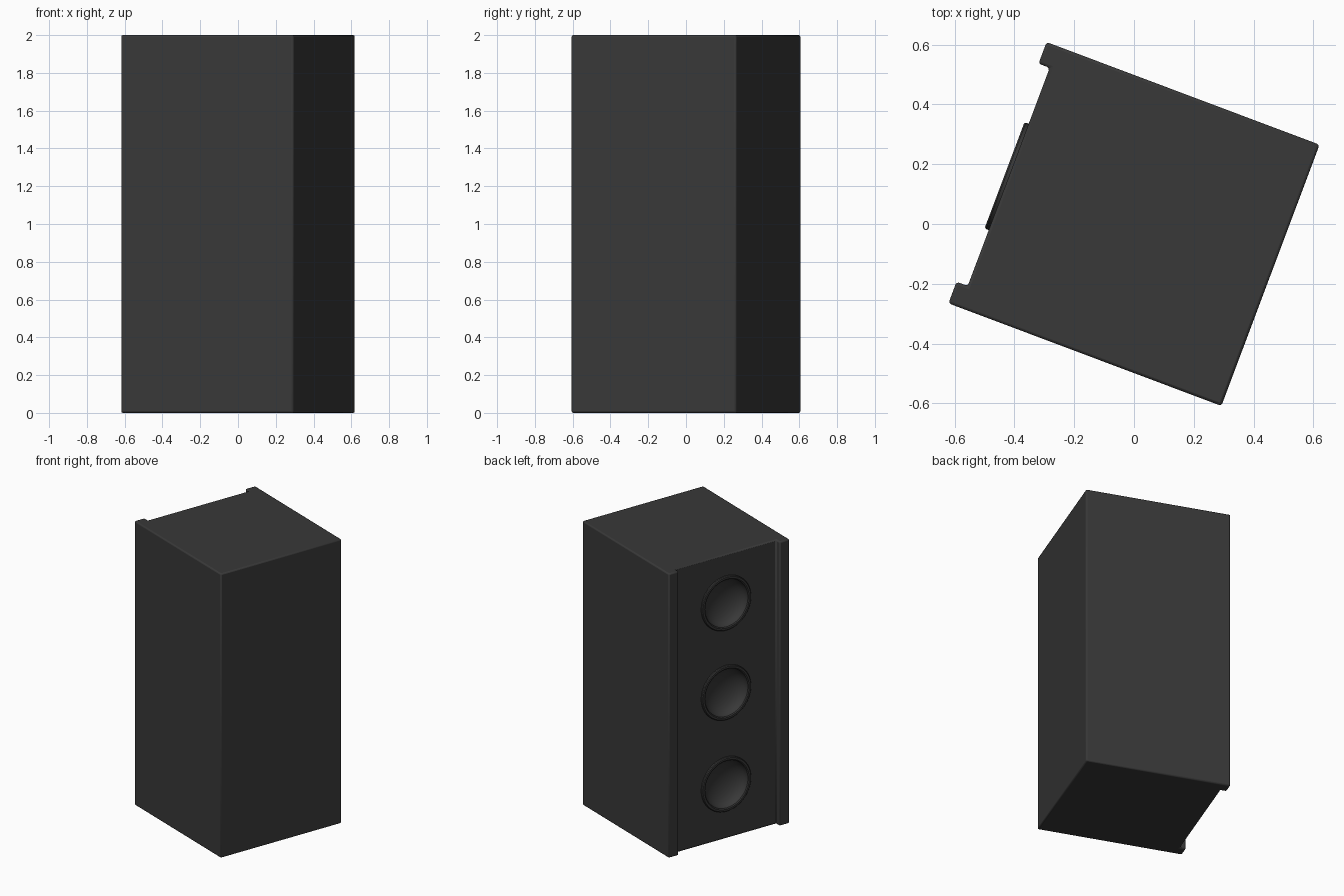
import bpy, bmesh, math
from mathutils import Matrix, Vector

if "Cube" in bpy.data.objects:
    bpy.data.objects.remove(bpy.data.objects["Cube"])

ANGLE = math.radians(-20.6)
U, V, FACE = 0.488, 0.467, -0.448      # half depth, half width, recessed face
LIP = 0.39                             # inner edge of the side lips
HEIGHTS = (0.385, 1.03, 1.66)          # driver centres

mat = bpy.data.materials.new("charcoal")
mat.diffuse_color = (0.04, 0.04, 0.04, 1)
mat.use_nodes = True
mat.node_tree.nodes["Principled BSDF"].inputs["Base Color"].default_value = mat.diffuse_color


def finish(name, bm):
    bmesh.ops.recalc_face_normals(bm, faces=bm.faces)
    mesh = bpy.data.meshes.new(name)
    bm.to_mesh(mesh)
    bm.free()
    ob = bpy.data.objects.new(name, mesh)
    bpy.context.collection.objects.link(ob)
    ob.rotation_euler.z = ANGLE
    mesh.materials.append(mat)
    return ob


def smooth(ob):
    bpy.ops.object.select_all(action='DESELECT')
    bpy.context.view_layer.objects.active = ob
    ob.select_set(True)
    bpy.ops.object.shade_smooth_by_angle(angle=math.radians(35))


# cabinet: extruded plan outline with a lip on each side of the baffle
outline = [(U, -V), (U, V), (-U, V), (-U, LIP), (FACE, LIP),
           (FACE, -LIP), (-U, -LIP), (-U, -V)]
bm = bmesh.new()
base = bm.faces.new([bm.verts.new((x, y, 0)) for x, y in outline])
ext = bmesh.ops.extrude_face_region(bm, geom=[base])
bmesh.ops.translate(bm, vec=(0, 0, 2),
                    verts=[g for g in ext["geom"] if isinstance(g, bmesh.types.BMVert)])
cabinet = finish("cabinet", bm)
bev = cabinet.modifiers.new("soft_edges", 'BEVEL')
bev.width, bev.segments = 0.009, 2

# driver openings cut through the baffle
bm = bmesh.new()
for z in HEIGHTS:
    m = Matrix.Translation((FACE, 0, z)) @ Matrix.Rotation(math.pi / 2, 4, 'Y')
    bmesh.ops.create_cone(bm, cap_ends=True, segments=48, radius1=0.178,
                          radius2=0.178, depth=0.3, matrix=m)
cutter = finish("opening_cutter", bm)
cutter.hide_render = True
cutter.display_type = 'WIRE'
cut = cabinet.modifiers.new("openings", 'BOOLEAN')
cut.object, cut.operation, cut.solver = cutter, 'DIFFERENCE', 'EXACT'
smooth(cabinet)

# drivers: raised rim running into a concave bowl (depth from face, radius)
BOWL_R, BOWL_D = 0.165, 0.085
profile = [(0.002, 0.190), (-0.010, 0.190), (-0.015, 0.185),
           (-0.015, 0.172), (-0.010, BOWL_R)]
profile += [(-0.010 + BOWL_D * math.sin(t), BOWL_R * math.cos(t))
            for t in (math.pi / 2 * i / 8 for i in range(1, 9))]
for name, z in zip(("lower_driver", "middle_driver", "upper_driver"), HEIGHTS):
    bm = bmesh.new()
    vs = [bm.verts.new((FACE + d, max(r, 0), z)) for d, r in profile]
    es = [bm.edges.new(p) for p in zip(vs, vs[1:])]
    bmesh.ops.spin(bm, geom=vs + es, cent=(FACE, 0, z), axis=(1, 0, 0),
                   angle=math.tau, steps=48, use_duplicate=False)
    bmesh.ops.remove_doubles(bm, verts=bm.verts, dist=0.0005)
    ob = finish(name, bm)
    # keep normals facing out of the cabinet
    mid = max(ob.data.polygons, key=lambda p: p.center.x)
    if mid.normal.x > 0:
        ob.data.flip_normals()
    smooth(ob)
